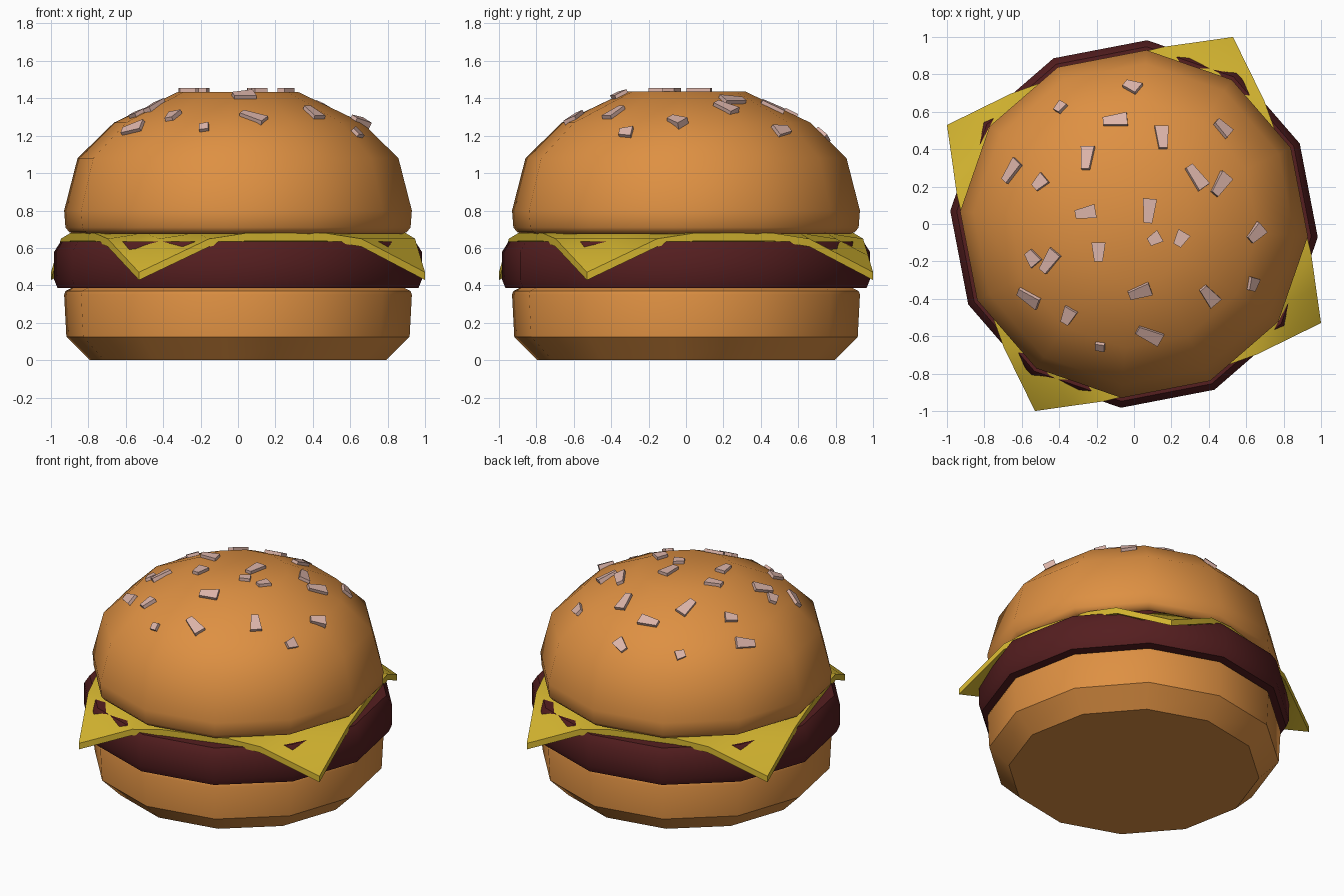
import bpy, bmesh, math
from mathutils import Vector, Matrix
from mathutils.bvhtree import BVHTree

if "Cube" in bpy.data.objects:
    bpy.data.objects.remove(bpy.data.objects["Cube"])


def material(name, rgb):
    m = bpy.data.materials.new(name)
    m.diffuse_color = (*rgb, 1)
    m.use_nodes = True
    m.node_tree.nodes["Principled BSDF"].inputs["Base Color"].default_value = m.diffuse_color
    return m


BUN = material("bun", (0.73, 0.28, 0.055))
MEAT = material("meat", (0.09, 0.013, 0.014))
CHEESE = material("cheese", (0.67, 0.47, 0.03))
SEED = material("seed", (0.72, 0.46, 0.40))


def make_object(name, bm, mat, smooth=None):
    bmesh.ops.recalc_face_normals(bm, faces=bm.faces[:])
    me = bpy.data.meshes.new(name)
    bm.to_mesh(me)
    bm.free()
    me.materials.append(mat)
    ob = bpy.data.objects.new(name, me)
    bpy.context.collection.objects.link(ob)
    if smooth:
        bpy.ops.object.select_all(action='DESELECT')
        ob.select_set(True)
        bpy.context.view_layer.objects.active = ob
        bpy.ops.object.shade_smooth_by_angle(angle=math.radians(smooth))
    return ob


def lathe(name, profile, mat, sides=12, turn=-4.1):
    """Stack of 12-sided rings (radius, height), capped at both ends."""
    bm = bmesh.new()
    rings = []
    for r, z in profile:
        angles = [math.radians(turn + 360 * i / sides) for i in range(sides)]
        rings.append([bm.verts.new((r * math.cos(a), r * math.sin(a), z)) for a in angles])
    for a, b in zip(rings, rings[1:]):
        for i in range(sides):
            j = (i + 1) % sides
            bm.faces.new((a[i], a[j], b[j], b[i]))
    bm.faces.new(rings[0][::-1])
    bm.faces.new(rings[-1])
    return make_object(name, bm, mat, 40)


# Bread and meat
lathe("bottom_bun", [(0.795, 0), (0.92, 0.125), (0.932, 0.35), (0.925, 0.37), (0.895, 0.385)], BUN)
lathe("patty", [(0.93, 0.385), (0.967, 0.385), (0.985, 0.43), (0.985, 0.58), (0.95, 0.635)], MEAT)
top_bun = lathe("top_bun", [(0.88, 0.675), (0.905, 0.685), (0.925, 0.71), (0.932, 0.80),
                            (0.86, 1.08), (0.665, 1.27), (0.32, 1.435)], BUN)

# Cheese slice: a square sheet whose corners fold down over the patty
HALF, FOLD, TURN = 0.87, 0.87, math.radians(17.1)
bm = bmesh.new()
bmesh.ops.create_grid(bm, x_segments=8, y_segments=8, size=HALF)
corner = HALF * math.sqrt(2)
for v in bm.verts:
    d = (abs(v.co.x) + abs(v.co.y)) / math.sqrt(2)
    t = max(0, (d - FOLD) / (corner - FOLD))
    pull = 0.07 * t
    v.co.x -= math.copysign(pull, v.co.x)
    v.co.y -= math.copysign(pull, v.co.y)
    v.co.z = 0.68 - 0.21 * t
bmesh.ops.rotate(bm, verts=bm.verts[:], matrix=Matrix.Rotation(TURN, 3, 'Z'))
top = bm.faces[:]
ret = bmesh.ops.extrude_face_region(bm, geom=top, use_keep_orig=True)
for g in ret["geom"]:
    if isinstance(g, bmesh.types.BMVert):
        g.co.z -= 0.042
make_object("cheese_slice", bm, CHEESE, 30)

# Sesame seeds: x, y, heading in degrees, length
SEEDS = [
    (-.01, .73, -40, .09), (-.39, .62, 60, .06), (-.10, .55, 5, .13), (.15, .46, 90, .13),
    (.47, .51, -40, .10), (-.25, .35, 90, .13), (-.65, .28, 45, .13), (-.50, .22, 40, .08),
    (.33, .25, -55, .14), (.46, .21, 50, .13), (-.26, .06, 10, .11), (.08, .07, 85, .13),
    (.11, -.08, 30, .07), (.25, -.08, 60, .08), (.65, -.05, 40, .10), (-.54, -.18, -50, .08),
    (-.45, -.20, 50, .13), (-.19, -.15, 90, .10), (-.56, -.39, -20, .13), (.03, -.36, 20, .12),
    (.40, -.38, -50, .12), (.63, -.32, 75, .07), (-.35, -.49, 60, .09), (.08, -.59, -30, .14),
    (-.18, -.65, 0, .05)]
bm = bmesh.new()
bun_bm = bmesh.new()
bun_bm.from_mesh(top_bun.data)
tree = BVHTree.FromBMesh(bun_bm)
for x, y, heading, length in SEEDS:
    hit, normal, _, _ = tree.ray_cast(Vector((x, y, 3)), Vector((0, 0, -1)))
    a = math.radians(heading)
    along = Vector((math.cos(a), math.sin(a), 0))
    along = (along - normal * along.dot(normal)).normalized()
    side = normal.cross(along)
    frame = Matrix((along, side, normal)).transposed().to_4x4()
    frame.translation = hit
    cube = bmesh.ops.create_cube(bm, size=1)["verts"]
    for v in cube:
        width = 0.045 if v.co.x < 0 else 0.075
        v.co = frame @ Vector((v.co.x * length, v.co.y * min(width, length), v.co.z * 0.04))
bun_bm.free()
make_object("sesame_seeds", bm, SEED)
